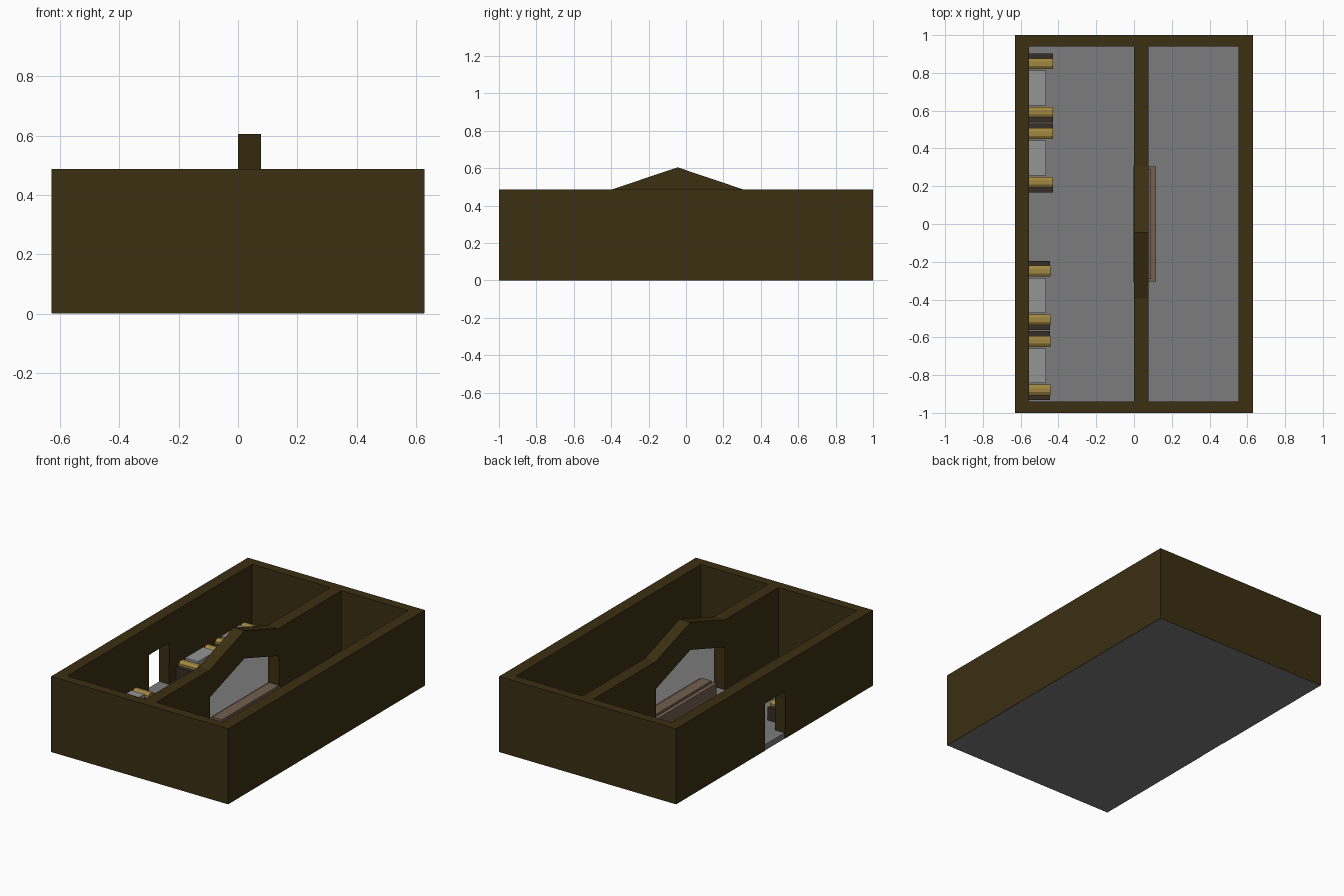
import bpy, bmesh

if "Cube" in bpy.data.objects:
    bpy.data.objects.remove(bpy.data.objects["Cube"])


def material(name, rgb):
    m = bpy.data.materials.new(name)
    m.diffuse_color = (*rgb, 1)
    m.use_nodes = True
    m.node_tree.nodes["Principled BSDF"].inputs["Base Color"].default_value = m.diffuse_color
    return m


WALL = material("dark_wood", (0.045, 0.029, 0.006))
FLOOR = material("floor_grey", (0.2, 0.2, 0.2))
CUSHION = material("cushion_grey", (0.3, 0.3, 0.3))
GOLD = material("gold", (0.35, 0.24, 0.05))
DARK = material("dark_trim", (0.038, 0.026, 0.019))
TAN = material("tan", (0.17, 0.115, 0.08))


def prism(name, yz, x0, x1, mat):
    """Extrude a y-z profile along x."""
    bm = bmesh.new()
    face = bm.faces.new([bm.verts.new((x0, y, z)) for y, z in yz])
    new = bmesh.ops.extrude_face_region(bm, geom=[face])["geom"]
    bmesh.ops.translate(bm, vec=(x1 - x0, 0, 0),
                        verts=[v for v in new if isinstance(v, bmesh.types.BMVert)])
    bmesh.ops.recalc_face_normals(bm, faces=bm.faces)
    me = bpy.data.meshes.new(name)
    bm.to_mesh(me)
    bm.free()
    ob = bpy.data.objects.new(name, me)
    bpy.context.collection.objects.link(ob)
    me.materials.append(mat)
    return ob


def box(name, x, y, z, mat):
    return prism(name, [(y[0], z[0]), (y[1], z[0]), (y[1], z[1]), (y[0], z[1])], x[0], x[1], mat)


F, H = 0.037, 0.487      # floor top, wall top

# floor and outer walls
box("floor", (-0.627, 0.627), (-0.998, 0.998), (0, F), FLOOR)
box("right_wall", (0.553, 0.63), (-0.94, 0.94), (0.001, H), WALL)
box("front_wall", (-0.63, 0.63), (-1, -0.94), (0.001, H), WALL)
box("back_wall", (-0.63, 0.63), (0.94, 1), (0.001, H), WALL)

# left wall with doorway
prism("left_wall", [(-0.94, 0.001), (-0.107, 0.001), (-0.107, 0.304), (0.096, 0.304),
                    (0.096, 0.001), (0.94, 0.001), (0.94, H), (-0.94, H)], -0.63, -0.557, WALL)

# dividing wall with gable and matching opening
prism("dividing_wall", [(-0.94, F), (-0.395, F), (-0.395, 0.31), (-0.045, 0.427),
                        (0.305, 0.31), (0.305, F), (0.94, F), (0.94, H),
                        (0.305, H), (-0.045, 0.605), (-0.395, H), (-0.94, H)], 0, 0.077, WALL)

# counter standing in the opening
box("counter_base", (-0.005, 0.117), (-0.305, 0.304), (F, 0.115), TAN)
box("counter_top", (0.02, 0.09), (-0.29, 0.29), (0.115, 0.13), TAN)

# four wall seats: cushion, two dark arms, faceted gold arm caps
for i, (c, front) in enumerate([(0.72, -0.43), (0.35, -0.43), (-0.378, -0.445), (-0.75, -0.445)]):
    box(f"seat_cushion_{i}", (-0.557, -0.465), (c - 0.092, c + 0.092), (F, 0.145), CUSHION)
    for s in (-1, 1):
        side = "left" if s < 0 else "right"
        ys = sorted((c + s * 0.103, c + s * 0.183))
        box(f"seat_arm_{side}_{i}", (-0.557, front), ys, (F, 0.12), DARK)
        cap = [(0.1, 0.12), (0.157, 0.12), (0.157, 0.135), (0.14, 0.146), (0.117, 0.146), (0.1, 0.135)]
        prism(f"arm_cap_{side}_{i}", [(c + s * y, z) for y, z in cap], -0.557, front + 0.002, GOLD)
